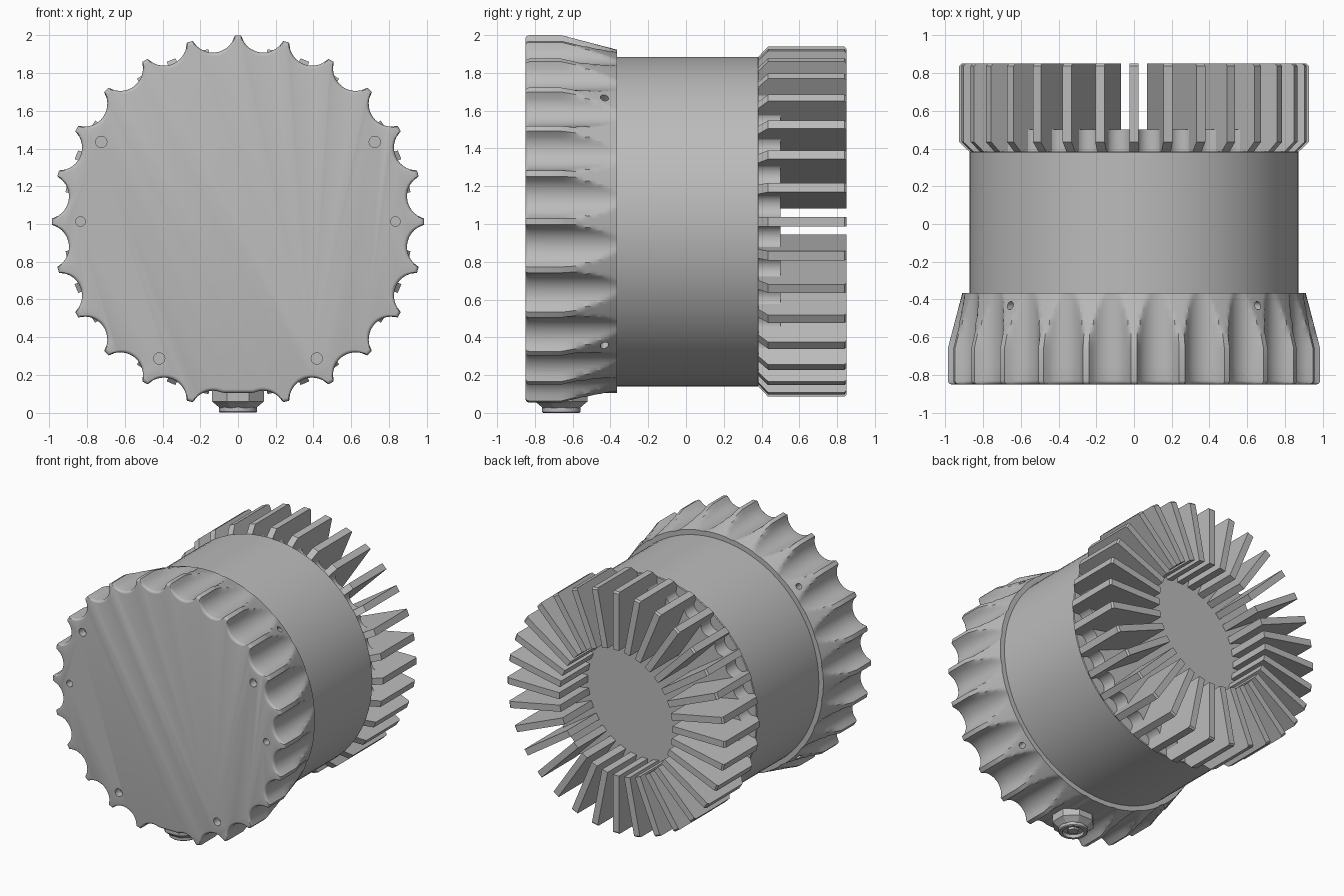
import bpy, bmesh
from math import sin, cos, pi, sqrt, radians, tau
from mathutils import Matrix

if "Cube" in bpy.data.objects:
    bpy.data.objects.remove(bpy.data.objects["Cube"], do_unlink=True)

AXIS_Z = 1.0125
TIP, VALLEY = 0.987, 0.905
FIN_COUNT = 32

metal = bpy.data.materials.new("light_grey_metal")
metal.use_nodes = True
metal.diffuse_color = (0.5, 0.5, 0.5, 1)
metal.node_tree.nodes["Principled BSDF"].inputs["Base Color"].default_value = (0.5, 0.5, 0.5, 1)


def finish(name, bm, along_y=True, location=(0, 0, AXIS_Z)):
    """Turn a bmesh into an object; along_y lays local +z towards the front."""
    bmesh.ops.recalc_face_normals(bm, faces=bm.faces)
    mesh = bpy.data.meshes.new(name)
    bm.to_mesh(mesh)
    bm.free()
    mesh.materials.append(metal)
    obj = bpy.data.objects.new(name, mesh)
    bpy.context.collection.objects.link(obj)
    obj.location = location
    if along_y:
        obj.rotation_euler.x = pi / 2
    return obj


def smooth(obj, angle=30):
    bpy.ops.object.select_all(action="DESELECT")
    obj.select_set(True)
    bpy.context.view_layer.objects.active = obj
    bpy.ops.object.shade_smooth_by_angle(angle=radians(angle))


def loft(bm, rows, radius, steps, turn=0.0):
    """Closed stack of rings; each row is (height, value given to radius)."""
    rings = []
    for h, value in rows:
        ring = []
        for i in range(steps):
            a = tau * i / steps + turn
            r = radius(a, h, value)
            ring.append(bm.verts.new((r * cos(a), r * sin(a), h)))
        rings.append(ring)
    for low, high in zip(rings, rings[1:]):
        for i in range(steps):
            j = (i + 1) % steps
            bm.faces.new((low[i], low[j], high[j], high[i]))
    bm.faces.new(rings[0])
    bm.faces.new(rings[-1])


def plain(a, h, value):
    return value


def scallop(a, count, valley, bite):
    """Radius of a rim with round bites midway between its tips."""
    pitch = tau / count
    d = (a % pitch) - pitch / 2
    centre = valley + bite
    inside = bite ** 2 - (centre * sin(d)) ** 2
    return centre * cos(d) - sqrt(inside) if inside > 0 else 9.0


# Gripped front cover: scalloped rim, tapered towards the back, flat underneath
def cover_radius(a, h, inset):
    taper = TIP - max(0.0, 0.66 - h) / 0.295 * 0.077
    r = min(scallop(a, 24, VALLEY, 0.122), taper)
    below = cos(a + pi / 2)
    if below > cos(radians(9)):
        r = min(r, 0.9075 / below)
    return r - inset


rows = [(0.365 + 0.295 * i / 16, 0) for i in range(17)] + [(0.75, 0)]
rows += [(0.83 + 0.02 * sin(t), 0.02 * (1 - cos(t))) for t in (k * pi / 8 for k in range(5))]
bm = bmesh.new()
loft(bm, rows, cover_radius, 24 * 16)
cover = finish("front_cover", bm)

# Holes in the cover: six in the face, four around the taper
bm = bmesh.new()


def add_hole(matrix, r):
    bmesh.ops.create_cone(bm, cap_ends=True, segments=20, radius1=r, radius2=r,
                          depth=0.12, matrix=matrix)


for side in (-1, 1):
    for x, z, r in ((0.725, 1.435, 0.03), (0.835, 1.013, 0.025), (0.418, 0.287, 0.03)):
        add_hole(Matrix.Translation((side * x, z - AXIS_Z, 0.85)), r)
for k in range(4):
    add_hole(Matrix.Rotation(pi / 4 + k * pi / 2, 4, "Z")
             @ Matrix.Translation((0.93, 0, 0.432))
             @ Matrix.Rotation(pi / 2, 4, "Y"), 0.022)
cutter = finish("hole_cutter", bm)
cutter.hide_render = True
cut = cover.modifiers.new("holes", "BOOLEAN")
cut.object = cutter
cut.operation = "DIFFERENCE"
cut.solver = "EXACT"
bpy.context.view_layer.objects.active = cover
bpy.ops.object.modifier_apply(modifier=cut.name)
bpy.data.objects.remove(cutter, do_unlink=True)
smooth(cover)

# Main housing
bm = bmesh.new()
loft(bm, [(-0.385, 0.867), (-0.38, 0.872), (0.4, 0.872)], plain, 96)
smooth(finish("housing", bm))

# Heat sink base, bitten between the fins
bm = bmesh.new()
loft(bm, [(-0.5, 0), (-0.37, 0)],
     lambda a, h, v: min(0.85, scallop(a, FIN_COUNT, 0.79, 0.07)), FIN_COUNT * 12)
smooth(finish("heat_sink_base", bm))

# Radial cooling fins
profile = [(0.48, -0.4), (0.48, -0.85), (0.915, -0.85), (0.927, -0.838),
           (0.927, -0.435), (0.875, -0.385), (0.86, -0.375)]
bm = bmesh.new()
for k in range(FIN_COUNT):
    spin = Matrix.Rotation(tau * k / FIN_COUNT, 4, "Z")
    sides = []
    for y in (-0.025, 0.025):
        verts = [bm.verts.new((r, y, h)) for r, h in profile]
        bmesh.ops.transform(bm, matrix=spin, verts=verts)
        bm.faces.new(verts)
        sides.append(verts)
    for i in range(len(profile)):
        j = (i + 1) % len(profile)
        bm.faces.new((sides[0][i], sides[0][j], sides[1][j], sides[1][i]))
finish("cooling_fins", bm)

# Cable gland underneath: faceted nut, round collar with a recess, hex plug
gland = (0, -0.66, 0)
bm = bmesh.new()
loft(bm, [(0.025, 0.105), (0.045, 0.13), (0.06, 0.15), (0.13, 0.15)], plain, 8, pi / 8)
finish("gland_nut", bm, False, gland)
bm = bmesh.new()
loft(bm, [(0.022, 0.07), (0.0, 0.075), (0.0, 0.095), (0.006, 0.102), (0.05, 0.102)], plain, 32)
smooth(finish("gland_collar", bm, False, gland))
bm = bmesh.new()
loft(bm, [(0.008, 0.04), (0.03, 0.045)], plain, 6)
finish("gland_plug", bm, False, gland)
